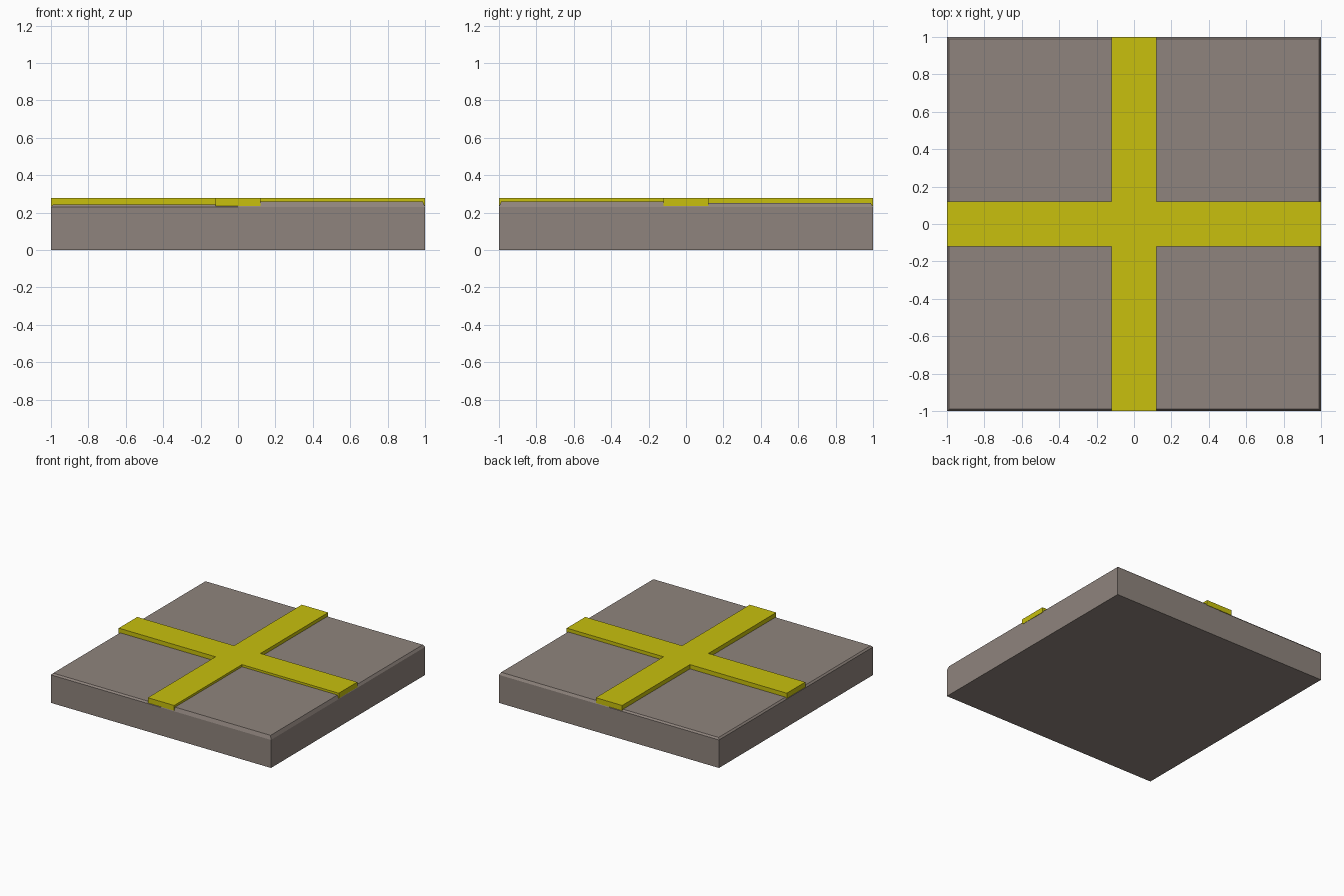
import bpy
import bmesh

cube = bpy.data.objects.get("Cube")
if cube:
    bpy.data.objects.remove(cube, do_unlink=True)

RIM = 0.23      # height where the bevelled paving starts
BEVEL = 0.012   # inward slope of the outer edges
ARM = 0.12      # half width of the painted cross


def material(name, rgb):
    mat = bpy.data.materials.new(name)
    mat.use_nodes = True
    color = (*rgb, 1)
    mat.diffuse_color = color
    mat.node_tree.nodes["Principled BSDF"].inputs["Base Color"].default_value = color
    return mat


def prism(name, bottom, top, z0, z1, mat):
    """Join two matching outlines into a closed solid."""
    bm = bmesh.new()
    low = [bm.verts.new((x, y, z0)) for x, y in bottom]
    high = [bm.verts.new((x, y, z1)) for x, y in top]
    bm.faces.new(low)
    bm.faces.new(high)
    n = len(low)
    for i in range(n):
        j = (i + 1) % n
        bm.faces.new((low[i], low[j], high[j], high[i]))
    bmesh.ops.recalc_face_normals(bm, faces=bm.faces)
    mesh = bpy.data.meshes.new(name)
    bm.to_mesh(mesh)
    bm.free()
    mesh.materials.append(mat)
    obj = bpy.data.objects.new(name, mesh)
    bpy.context.collection.objects.link(obj)
    return obj


def rectangle(x, y):
    return [(0, 0), (x, 0), (x, y), (0, y)]


stone = material("warm grey stone", (0.275, 0.231, 0.205))
yellow = material("yellow paint", (0.578, 0.527, 0.004))

# Base slab
square = [(-1, -1), (1, -1), (1, 1), (-1, 1)]
prism("base_slab", square, square, 0, RIM, stone)

# Four paving quarters of slightly different height, sloped on the outer edges
quarters = {
    "front_left_paving": (1, -1, 0.26),
    "back_left_paving": (1, 1, 0.25),
    "front_right_paving": (-1, -1, 0.243),
    "back_right_paving": (-1, 1, 0.243),
}
for name, (sx, sy, height) in quarters.items():
    inset = 1 - BEVEL
    prism(name, rectangle(sx, sy), rectangle(sx * inset, sy * inset),
          RIM, height, stone)

# Raised cross of lane strips, one arm outline turned four times
outline = []
x_dir, y_dir = (1, 0), (0, 1)
for _ in range(4):
    for along, across in ((ARM, -ARM), (1, -ARM), (1, ARM)):
        outline.append((along * x_dir[0] + across * y_dir[0],
                        along * x_dir[1] + across * y_dir[1]))
    x_dir, y_dir = y_dir, (-x_dir[0], -x_dir[1])
prism("lane_cross", outline, outline, 0.235, 0.278, yellow)
